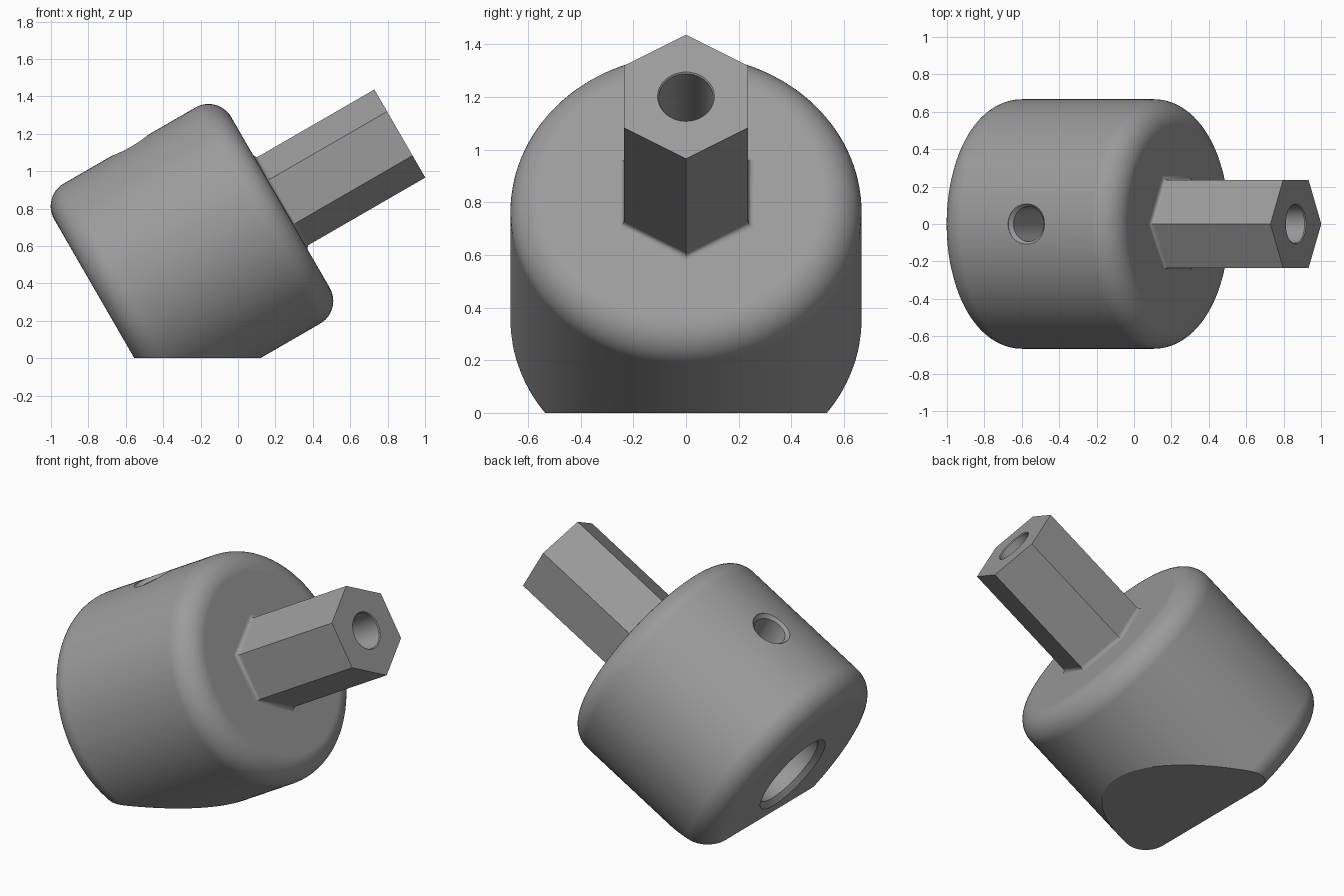
import bpy, bmesh, math
from mathutils import Matrix, Vector

if "Cube" in bpy.data.objects:
    bpy.data.objects.remove(bpy.data.objects["Cube"])

grey = bpy.data.materials.new("mid grey")
grey.diffuse_color = (0.33, 0.33, 0.33, 1)
grey.use_nodes = True
grey.node_tree.nodes["Principled BSDF"].inputs["Base Color"].default_value = grey.diffuse_color

# Part frame: local z runs along the tilted axis, 30 degrees above the ground
TILT = math.radians(60)
n = 0.6075
FRAME = Matrix.Translation((-n * 0.5, 0, n * math.cos(math.radians(30)))) @ Matrix.Rotation(TILT, 4, 'Y')


def rings(name, profile, sides, matrix, start=0.0):
    """Closed solid from (radius, height) rings stacked along local z."""
    bm = bmesh.new()
    loops = []
    for r, z in profile:
        loops.append([bm.verts.new((r * math.cos(start + 2 * math.pi * i / sides),
                                    r * math.sin(start + 2 * math.pi * i / sides), z))
                      for i in range(sides)])
    for a, b in zip(loops, loops[1:]):
        for i in range(sides):
            j = (i + 1) % sides
            bm.faces.new((a[i], a[j], b[j], b[i]))
    bm.faces.new(loops[0][::-1])
    bm.faces.new(loops[-1])
    bmesh.ops.recalc_face_normals(bm, faces=bm.faces)
    bm.transform(matrix)
    me = bpy.data.meshes.new(name)
    bm.to_mesh(me)
    bm.free()
    me.materials.append(grey)
    ob = bpy.data.objects.new(name, me)
    bpy.context.collection.objects.link(ob)
    return ob


def arc(cr, cz, r, a0, a1, steps):
    """Arc points in the (radius, height) plane."""
    out = []
    for i in range(steps + 1):
        a = math.radians(a0 + (a1 - a0) * i / steps)
        out.append((cr + r * math.cos(a), cz + r * math.sin(a)))
    return out


def combine(target, tool, operation):
    mod = target.modifiers.new(operation, 'BOOLEAN')
    mod.operation = operation
    mod.solver = 'EXACT'
    mod.object = tool
    tool.hide_render = True
    bpy.context.view_layer.objects.active = target
    bpy.ops.object.modifier_apply(modifier=mod.name)
    bpy.data.objects.remove(tool)


# Rounded drum
R, BACK, FRONT, F = 0.667, -0.48, 0.613, 0.14
drum = rings("drum_with_hex_shank",
             arc(R - F, BACK + F, F, -90, 0, 12) + arc(R - F, FRONT - F, F, 0, 90, 12),
             128, FRAME)

# Hexagonal shank with a small fillet where it meets the drum
HEX, END, f = 0.272, 1.35, 0.022
fillet = [(HEX + (f + x) / math.cos(math.pi / 6), z)
          for x, z in arc(0, FRONT + f, f, -90, -180, 5)]
fillet[0] = (fillet[0][0], FRONT)
shank = rings("hex_shank", [(fillet[0][0], 0.45)] + fillet + [(HEX, END)], 6, FRAME)
combine(drum, shank, 'UNION')

# Stepped bore: wide chamfered socket at the back, narrow hole through the shank
bore = rings("bore_cutter",
             [(0.276, BACK - 0.02), (0.256, BACK), (0.226, BACK + 0.03), (0.226, 0.35),
              (0.103, 0.35), (0.103, END - 0.005), (0.108, END), (0.108, END + 0.05)],
             64, FRAME)
combine(drum, bore, 'DIFFERENCE')

# Set-screw hole in the upper side, running into the socket
side = FRAME @ Matrix.Translation((0, 0, 0.07)) @ Matrix.Rotation(-math.pi / 2, 4, 'Y')
screw = rings("screw_hole_cutter",
              [(0.093, 0.05), (0.093, R - 0.025), (0.112, R - 0.004), (0.112, R + 0.1)],
              48, side)
combine(drum, screw, 'DIFFERENCE')

# Flat foot on the ground
foot = rings("foot_cutter", [(3, -1), (3, 0)], 4, Matrix.Identity(4), math.pi / 4)
combine(drum, foot, 'DIFFERENCE')

bpy.ops.object.select_all(action='DESELECT')
drum.select_set(True)
bpy.context.view_layer.objects.active = drum
bpy.ops.object.shade_smooth_by_angle(angle=math.radians(28))
wn = drum.modifiers.new("even_shading", 'WEIGHTED_NORMAL')
wn.keep_sharp = True
